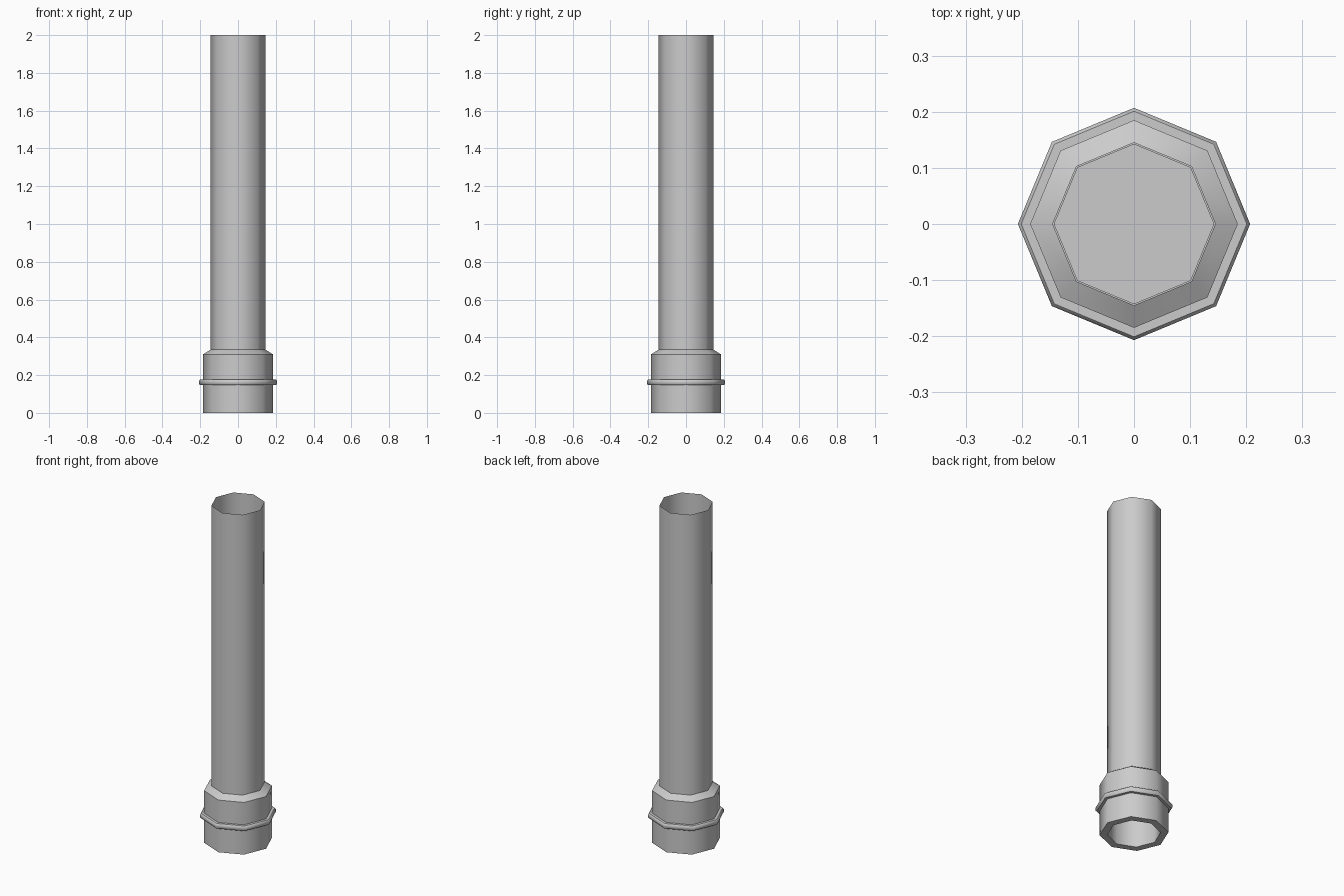
import bpy, math

if "Cube" in bpy.data.objects:
    bpy.data.objects.remove(bpy.data.objects["Cube"])

SIDES = 8

def lathe(name, profile):
    """Revolve (radius, z) points into an octagonal shell; radius 0 closes with a cap."""
    verts, faces = [], []
    for r, z in profile:
        for i in range(SIDES):
            a = 2 * math.pi * i / SIDES
            verts.append((r * math.cos(a), r * math.sin(a), z))
    for k in range(len(profile) - 1):
        for i in range(SIDES):
            j = (i + 1) % SIDES
            a, b = k * SIDES, (k + 1) * SIDES
            faces.append((a + i, a + j, b + j, b + i))
    return verts, faces

def add(name, verts, faces):
    mesh = bpy.data.meshes.new(name)
    mesh.from_pydata(verts, [], faces)
    mesh.update()
    ob = bpy.data.objects.new(name, mesh)
    bpy.context.collection.objects.link(ob)
    bpy.ops.object.select_all(action='DESELECT')
    ob.select_set(True)
    bpy.context.view_layer.objects.active = ob
    bpy.ops.object.shade_smooth_by_angle(angle=math.radians(50))
    return ob

# pipe and socket as one shell: inner bore, bottom rim, bead, shoulder, open tube
profile = [
    (0.143, 0.30), (0.143, 0.0), (0.185, 0.0),
    (0.185, 0.147), (0.201, 0.147), (0.207, 0.154), (0.207, 0.17),
    (0.201, 0.177), (0.185, 0.177),
    (0.185, 0.31), (0.145, 0.335), (0.145, 2.0),
]
verts, faces = lathe("pipe", profile)
# plug closing the bore where the socket meets the tube
faces.append(tuple(range(SIDES)))
add("pipe_with_socket", verts, faces)
